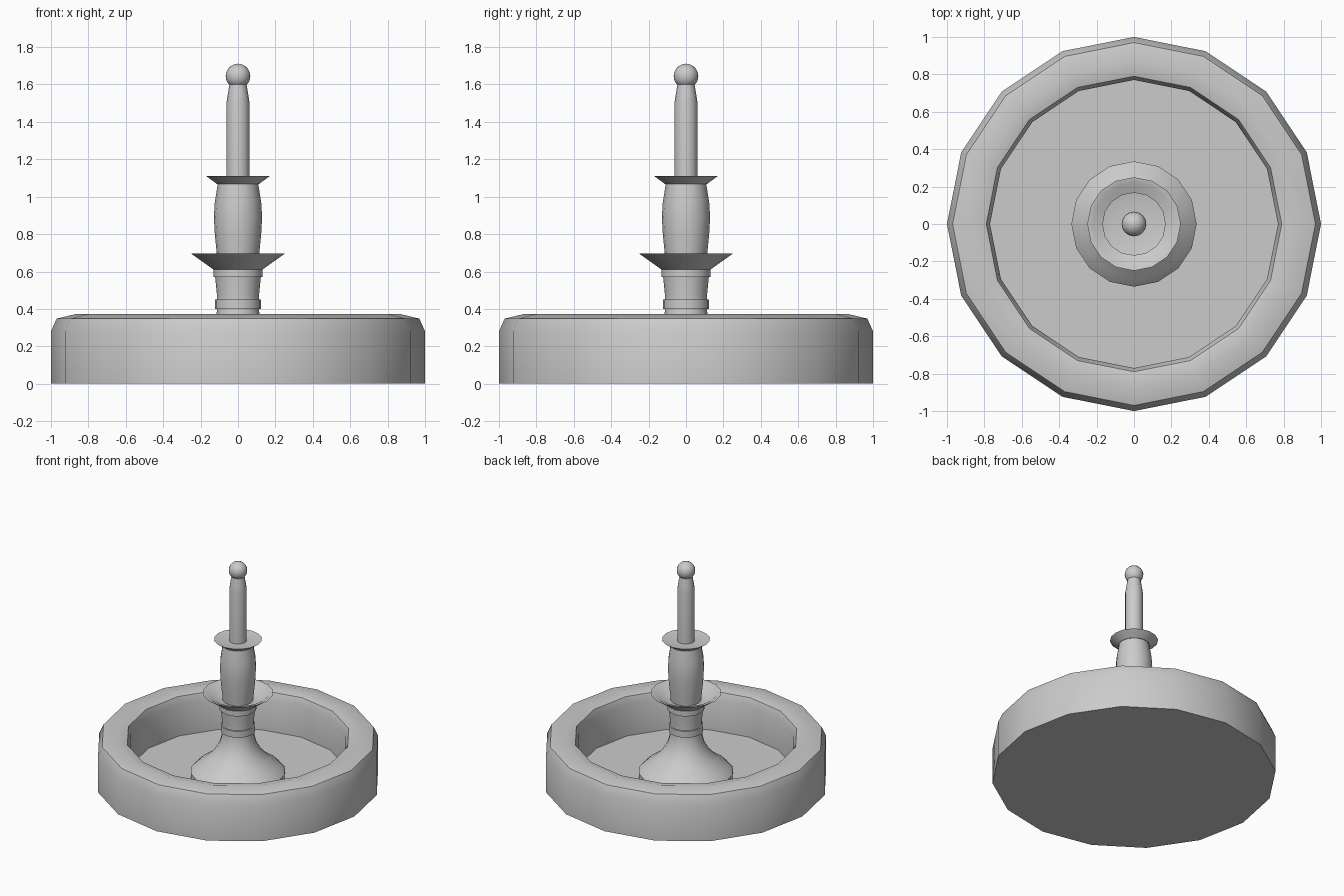
import bpy, bmesh, math

if "Cube" in bpy.data.objects:
    bpy.data.objects.remove(bpy.data.objects["Cube"])

SIDES = 16


def lathe(name, profile, sides=SIDES):
    """Revolve (radius, height) points around z; radius 0 closes to a point."""
    bm = bmesh.new()
    rings = []
    for r, z in profile:
        if r == 0:
            rings.append([bm.verts.new((0, 0, z))] * sides)
        else:
            rings.append([bm.verts.new((r * math.cos(2 * math.pi * i / sides),
                                        r * math.sin(2 * math.pi * i / sides), z))
                          for i in range(sides)])
    for low, high in zip(rings, rings[1:]):
        for i in range(sides):
            j = (i + 1) % sides
            quad = list(dict.fromkeys((low[i], low[j], high[j], high[i])))
            bm.faces.new(quad)
    bmesh.ops.recalc_face_normals(bm, faces=bm.faces)
    mesh = bpy.data.meshes.new(name)
    bm.to_mesh(mesh)
    bm.free()
    obj = bpy.data.objects.new(name, mesh)
    bpy.context.collection.objects.link(obj)
    bpy.ops.object.select_all(action='DESELECT')
    obj.select_set(True)
    bpy.context.view_layer.objects.active = obj
    bpy.ops.object.shade_smooth_by_angle(angle=math.radians(35))
    return obj


# round basin with a rolled rim and a sunken floor
lathe("basin", [(0, 0), (1, 0), (1, 0.28), (0.97, 0.348), (0.87, 0.372),
                (0.79, 0.352), (0.77, 0.30), (0.77, 0.055), (0, 0.055)])

# flared pedestal with two collars
lathe("pedestal", [(0.335, 0.05), (0.335, 0.09), (0.29, 0.135), (0.22, 0.185),
                   (0.165, 0.245), (0.13, 0.31), (0.115, 0.37), (0.112, 0.40),
                   (0.123, 0.40), (0.123, 0.45), (0.113, 0.45), (0.113, 0.48),
                   (0.122, 0.57), (0.131, 0.57), (0.131, 0.61), (0.10, 0.61)])

# wide lower dish
lathe("lower_dish", [(0.10, 0.61), (0.13, 0.61), (0.25, 0.695), (0.22, 0.69),
                     (0.16, 0.648), (0.10, 0.64)])

# bulging stem between the dishes
lathe("stem", [(0.108, 0.64), (0.114, 0.70), (0.124, 0.80), (0.129, 0.89),
               (0.124, 0.97), (0.108, 1.07)])

# small upper dish
lathe("upper_dish", [(0, 1.068), (0.112, 1.068), (0.17, 1.11), (0.12, 1.10),
                     (0, 1.10)])

# slim spout tapering to its neck
lathe("spout", [(0.062, 1.09), (0.062, 1.50), (0.056, 1.54), (0.046, 1.60),
                (0, 1.60)])

# ball finial
R = 0.066
lathe("finial", [(0 if k in (0, 10) else R * math.sin(math.pi * k / 10),
                  1.645 - R * math.cos(math.pi * k / 10)) for k in range(11)])
